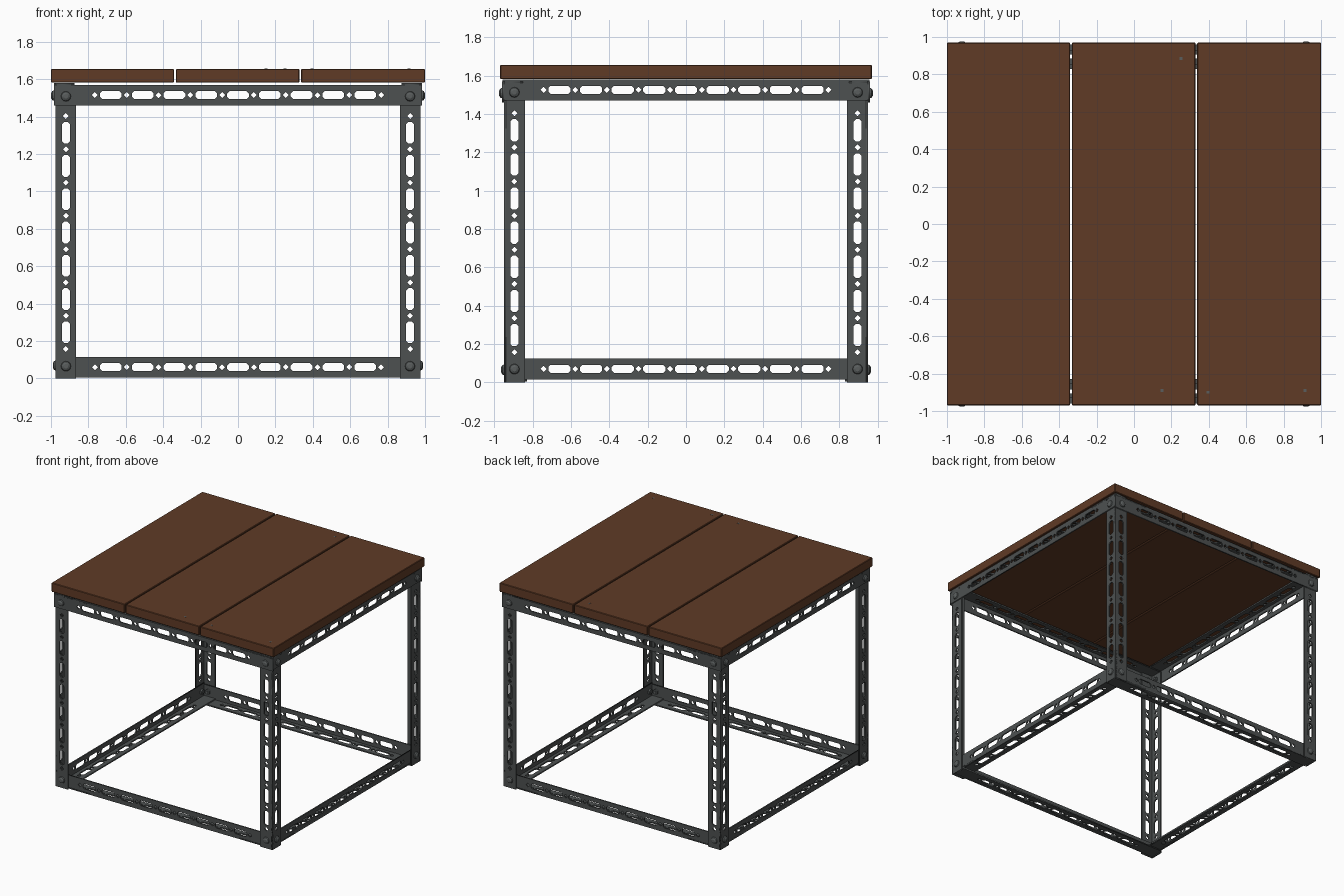
import bpy, bmesh, math
from mathutils import Vector, Matrix

if "Cube" in bpy.data.objects:
    bpy.data.objects.remove(bpy.data.objects["Cube"])

T, W = 0.010, 0.11          # sheet thickness and flange width


def material(name, rgb):
    m = bpy.data.materials.new(name)
    m.diffuse_color = (*rgb, 1)
    m.use_nodes = True
    m.node_tree.nodes["Principled BSDF"].inputs["Base Color"].default_value = m.diffuse_color
    return m


STEEL = material("dark_steel", (0.075, 0.082, 0.082))
BOLT = material("bolt_steel", (0.10, 0.11, 0.11))
WOOD = material("brown_wood", (0.115, 0.043, 0.019))


def add_object(name, bm, mat):
    me = bpy.data.meshes.new(name)
    bm.to_mesh(me)
    bm.free()
    me.materials.append(mat)
    ob = bpy.data.objects.new(name, me)
    bpy.context.collection.objects.link(ob)
    return ob


def punched_plate(length, count, pitch):
    """Flat strip along x with long slots and small diamonds between them."""
    cu = bpy.data.curves.new("strip", 'CURVE')
    cu.dimensions, cu.fill_mode, cu.extrude = '2D', 'BOTH', T / 2

    def loop(pts):
        sp = cu.splines.new('POLY')
        sp.points.add(len(pts) - 1)
        for p, (x, y) in zip(sp.points, pts):
            p.co = (x, y, 0, 1)
        sp.use_cyclic_u = True

    loop([(0, 0), (length, 0), (length, W), (0, W)])
    c, h, a, k = W / 2, 0.021, 0.058, 0.012
    start = length / 2 - pitch * (count - 1) / 2
    for i in range(count):
        x = start + i * pitch
        loop([(x - a, c - h + k), (x - a + k, c - h), (x + a - k, c - h), (x + a, c - h + k),
              (x + a, c + h - k), (x + a - k, c + h), (x - a + k, c + h), (x - a, c + h - k)])
    for i in range(count + 1):
        x, d = start + (i - 0.5) * pitch, 0.016
        loop([(x - d, c), (x, c - d), (x + d, c), (x, c + d)])
    ob = bpy.data.objects.new("strip", cu)
    bpy.context.collection.objects.link(ob)
    bpy.context.view_layer.update()
    me = bpy.data.meshes.new_from_object(ob.evaluated_get(bpy.context.evaluated_depsgraph_get()))
    bpy.data.objects.remove(ob)
    bpy.data.curves.remove(cu)
    me.transform(Matrix.Translation((0, 0, T / 2)))
    return me


def angle_bar(name, origin, along, u, v, length, count, pitch):
    """L-shaped bar: one flange spreads along u, the other along v."""
    plate = punched_plate(length, count, pitch)
    bm = bmesh.new()
    along, u, v = Vector(along), Vector(u), Vector(v)
    for p, q in ((u, v), (v, u)):
        me = plate.copy()
        m = Matrix((along, p, q)).transposed().to_4x4()
        m.translation = Vector(origin)
        me.transform(m)
        part = bmesh.new()
        part.from_mesh(me)
        bmesh.ops.remove_doubles(part, verts=part.verts[:], dist=1e-5)
        bmesh.ops.recalc_face_normals(part, faces=part.faces[:])
        part.to_mesh(me)
        part.free()
        bm.from_mesh(me)
        bpy.data.meshes.remove(me)
    bpy.data.meshes.remove(plate)
    return add_object(name, bm, STEEL)


def bolt(name, pos, out):
    """Domed head outside, shank and hexagonal nut inside."""
    bm = bmesh.new()
    for r1, r2, z, d, n in ((0.027, 0.024, 0.004, 0.008, 12), (0.024, 0.012, 0.0115, 0.007, 12),
                            (0.011, 0.011, -0.02, 0.04, 8), (0.022, 0.022, -0.027, 0.014, 6)):
        bmesh.ops.create_cone(bm, cap_ends=True, segments=n, radius1=r1, radius2=r2, depth=d,
                              matrix=Matrix.Translation((0, 0, z)))
    m = Vector(out).to_track_quat('Z', 'Y').to_matrix().to_4x4()
    m.translation = Vector(pos)
    bm.transform(m)
    add_object(name, bm, BOLT)


LX, LY = 0.975, 0.95        # outer faces of the legs
X, Y, Z = (1, 0, 0), (0, 1, 0), (0, 0, 1)
DOWN = (0, 0, -1)

# Legs
for sx, nx in ((-1, "left"), (1, "right")):
    for sy, ny in ((-1, "front"), (1, "back")):
        angle_bar(f"{ny}_{nx}_leg", (sx * LX, sy * LY, 0), Z, (-sx, 0, 0), (0, -sy, 0), 1.56, 7, 0.178)

# Front and back rails: top ones outside the legs, bottom ones inside
for s, n in ((-1, "front"), (1, "back")):
    angle_bar(n + "_top_rail", (-0.985, s * 0.96, 1.57), X, DOWN, (0, -s, 0), 1.97, 9, 0.17)
    angle_bar(n + "_bottom_rail", (-0.965, s * 0.94, 0.005), X, Z, (0, -s, 0), 1.93, 9, 0.17)

# Side rails
for s, n in ((-1, "left"), (1, "right")):
    angle_bar(n + "_top_rail", (s * 0.985, -0.958, 1.58), Y, DOWN, (-s, 0, 0), 1.916, 9, 0.165)
    angle_bar(n + "_bottom_rail", (s * 0.965, -0.935, 0.015), Y, Z, (-s, 0, 0), 1.87, 9, 0.165)

# Corner bolts
for sx in (-1, 1):
    for sy in (-1, 1):
        for level, z, off in (("bottom", 0.065, 0.0), ("top", 1.508, 0.01)):
            bolt(level + "_cross_bolt", (sx * 0.92, sy * (LY + off), z), (0, sy, 0))
            bolt(level + "_side_bolt", (sx * (LX + off), sy * 0.895, z + 0.004), (sx, 0, 0))

# Planks
for n, x0, x1 in (("left", -1, -0.342), ("middle", -0.332, 0.328), ("right", 0.338, 1)):
    bm = bmesh.new()
    bmesh.ops.create_cube(bm, size=1)
    bm.transform(Matrix.Translation(((x0 + x1) / 2, 0, 1.618)) @ Matrix.Diagonal((x1 - x0, 1.94, 0.074, 1)))
    bmesh.ops.bevel(bm, geom=bm.edges[:], offset=0.004, segments=1, affect='EDGES')
    add_object(n + "_plank", bm, WOOD)

# Screw tips just showing through the planks
for x, y in ((0.25, 0.885), (0.15, -0.89), (0.395, -0.9), (0.915, -0.89)):
    bm = bmesh.new()
    bmesh.ops.create_cube(bm, size=1)
    bm.transform(Matrix.Translation((x, y, 1.6535)) @ Matrix.Diagonal((0.016, 0.014, 0.005, 1)))
    add_object("screw_tip", bm, BOLT)
